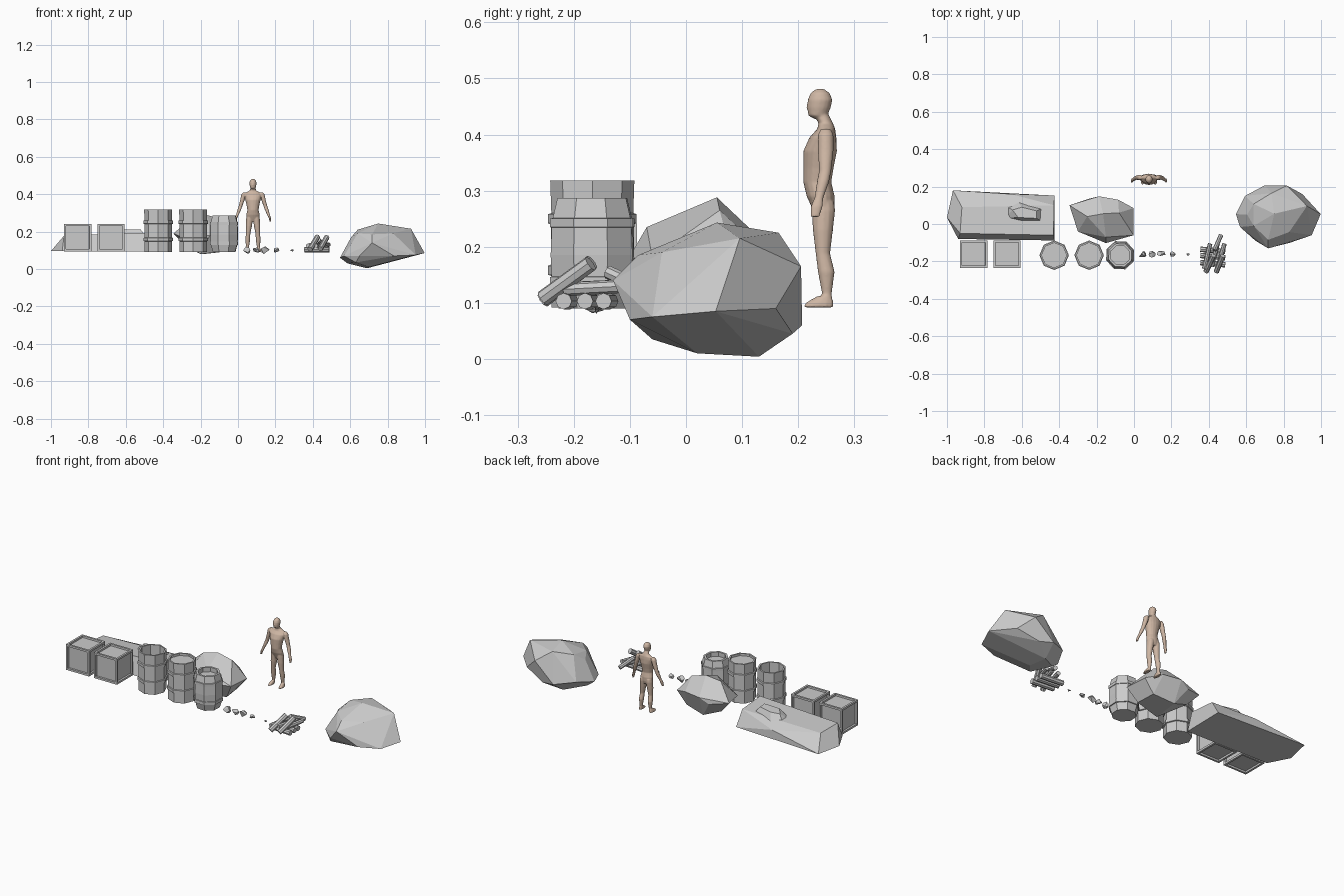
import bpy, bmesh, math, random
from mathutils import Vector, Matrix

random.seed(4)


def finish(name, bm):
    bmesh.ops.recalc_face_normals(bm, faces=bm.faces)
    me = bpy.data.meshes.new(name)
    bm.to_mesh(me)
    bm.free()
    ob = bpy.data.objects.new(name, me)
    bpy.context.collection.objects.link(ob)
    return ob


def rock(name, pts):
    """Faceted rock: convex hull of a few corner points."""
    bm = bmesh.new()
    for p in pts:
        bm.verts.new(p)
    res = bmesh.ops.convex_hull(bm, input=bm.verts)
    loose = [v for v in bm.verts if not v.link_faces]
    bmesh.ops.delete(bm, geom=loose, context='VERTS')
    bmesh.ops.dissolve_limit(bm, angle_limit=math.radians(9), verts=bm.verts, edges=bm.edges)
    return finish(name, bm)


def rings(bm, sections, n, turn=0.0):
    """Skin through horizontal elliptical sections (x, y, z, rx, ry), capped."""
    loops = []
    for x, y, z, rx, ry in sections:
        loops.append([bm.verts.new((x + rx * math.cos(turn + math.tau * i / n),
                                    y + ry * math.sin(turn + math.tau * i / n), z))
                      for i in range(n)])
    for a, b in zip(loops, loops[1:]):
        for i in range(n):
            j = (i + 1) % n
            bm.faces.new((a[i], a[j], b[j], b[i]))
    bm.faces.new(loops[0][::-1])
    bm.faces.new(loops[-1])


# Crates: cubes with recessed panels on every side
def crate(name, x):
    bm = bmesh.new()
    bmesh.ops.create_cube(bm, size=0.147, matrix=Matrix.Translation((x, -0.161, 0.168)))
    bmesh.ops.recalc_face_normals(bm, faces=bm.faces)
    bmesh.ops.inset_individual(bm, faces=bm.faces[:], thickness=0.016)
    panels = [f for f in bm.faces if f.calc_area() > 0.01]
    bmesh.ops.inset_individual(bm, faces=panels, thickness=0.001, depth=-0.01)
    finish(name, bm)


crate("crate_left", -0.857)
crate("crate_right", -0.679)


# Barrels: eight-sided turned profiles with hoops and a sunken lid
def barrel(name, x, profile, turn=0.0):
    bm = bmesh.new()
    rings(bm, [(x, -0.167, z, r, r) for r, z in profile], 8, turn)
    finish(name, bm)


def drum(inner, lid):
    return [(.073, .092), (.073, .148), (.079, .15), (.079, .166), (.074, .168),
            (.074, .24), (.079, .242), (.079, .258), (.073, .26), (.075, .318),
            (inner, .318), (inner, lid)]


barrel("barrel_open", -0.427, drum(.066, .11))
barrel("barrel_lidded", -0.24, drum(.066, .305))
barrel("barrel_short",  -0.074,
       [(.064, .09), (.075, .128), (.080, .129), (.080, .146), (.077, .147), (.079, .185),
        (.077, .234), (.080, .235), (.080, .25), (.075, .251), (.066, .287),
        (.054, .287), (.054, .262)], math.radians(20))

# Flat slab with a smaller stone lying on it
rock("slab_rock", [
    (-1, .035, .096), (-.968, .18, .096), (-.425, .152, .096), (-.425, -.088, .092),
    (-.94, -.08, .096), (-.93, -.05, .178), (-.92, .09, .17), (-.66, .16, .145),
    (-.428, .1, .18), (-.43, -.06, .195), (-.7, -.05, .195)])
rock("slab_top_stone", [
    (-.69, .10, .15), (-.69, .03, .16), (-.6, .012, .17), (-.49, .012, .17), (-.49, .085, .17),
    (-.62, .12, .16), (-.65, .075, .202), (-.6, .09, .205), (-.52, .07, .206), (-.52, .03, .21),
    (-.62, .035, .21)])

# Middle rock behind the barrels
rock("middle_rock", [
    (-.345, .1, .19), (-.24, .135, .17), (-.187, .148, .2), (-.085, .13, .2), (-.002, .085, .17),
    (-.002, -.06, .18), (-.15, -.102, .18), (-.3, -.04, .17), (-.32, .05, .2),
    (-.25, .04, .27), (-.165, .055, .288), (-.08, .06, .265), (-.15, -.07, .235),
    (-.28, .08, .12), (-.2, -.06, .08), (-.05, -.03, .095), (-.06, .08, .1), (-.18, .1, .08)])

# Large boulder on the right
rock("large_boulder", [
    (.545, .053, .06), (.593, .15, .08), (.70, .207, .06), (.818, .205, .165), (.9, .16, .09),
    (.998, .053, .085), (.95, -.06, .075), (.834, -.1, .07), (.717, -.13, .14), (.65, -.09, .07),
    (.567, -.016, .07), (.605, .05, .17), (.64, .107, .21), (.735, .165, .225), (.75, .055, .243),
    (.925, .096, .215), (.83, -.043, .19), (.717, -.085, .185), (.64, -.01, .19),
    (.69, .13, .004), (.7, .02, .01), (.63, -.06, .035), (.585, .06, .03), (.78, .19, .045),
    (.9, .02, .055)])


# Firewood: eight-sided logs between two end points
def log(name, a, b, r=0.0145):
    a, b = Vector(a), Vector(b)
    bm = bmesh.new()
    m = Matrix.Translation((a + b) / 2) @ (b - a).to_track_quat('Z', 'Y').to_matrix().to_4x4()
    bmesh.ops.create_cone(bm, cap_ends=True, segments=8, radius1=r, radius2=r,
                          depth=(b - a).length, matrix=m)
    finish(name, bm)


for i, y in enumerate((-.218, -.18, -.147)):
    log(f"bottom_log_{i}", (.355, y + .012, .103), (.488, y, .103))
for i, x in enumerate((.385, .425, .462)):
    log(f"cross_log_{i}", (x - .01, -.24 + .012 * i, .124), (x + .022, -.105, .13), .012)
log("leaning_log_left", (.385, -.255, .105), (.425, -.168, .172))
log("leaning_log_right", (.44, -.255, .108), (.475, -.17, .17))
log("back_log", (.465, -.06, .118), (.43, -.14, .155), .012)

# Row of pebbles
for i, (x, s) in enumerate(((.046, .023), (.096, .021), (.144, .024), (.205, .017), (.289, .009))):
    pts = []
    for k in range(14):
        v = Vector([random.gauss(0, 1) for _ in range(3)]).normalized() * s
        pts.append((x + v.x, -.162 + v.y * .9, .1 + v.z * .85))
    rock(f"pebble_{i}", pts)

# Standing figure: overlapping skinned sections fused by a fine remesh
cx = 0.08
bm = bmesh.new()
rings(bm, [(cx, .247, .252, .022, .014), (cx, .245, .268, .036, .02), (cx, .24, .29, .036, .025),
           (cx, .234, .315, .03, .025), (cx, .236, .34, .034, .027), (cx, .239, .37, .041, .03),
           (cx, .244, .395, .046, .024), (cx, .25, .41, .036, .016), (cx, .249, .42, .017, .013),
           (cx, .241, .436, .013, .013)], 16)
rings(bm, [(cx, .24, .428, .010, .012), (cx, .235, .434, .015, .017), (cx, .237, .448, .018, .021),
           (cx, .239, .462, .019, .022), (cx, .239, .474, .015, .017), (cx, .239, .481, .006, .007)], 16)
rings(bm, [(cx, .219, .446, .004, .005), (cx, .219, .449, .004, .005), (cx, .22, .457, .002, .004)], 8)
for s in (-1, 1):
    # leg
    rings(bm, [(cx + s * .03, .251, .098, .008, .009), (cx + s * .029, .251, .118, .008, .009),
               (cx + s * .028, .25, .155, .013, .015), (cx + s * .026, .244, .188, .012, .013),
               (cx + s * .022, .244, .23, .017, .018), (cx + s * .019, .245, .265, .018, .021),
               (cx + s * .018, .244, .28, .016, .02)], 12)
    # foot
    rings(bm, [(cx + s * .034, .236, .092, .011, .027), (cx + s * .033, .238, .1, .011, .025),
               (cx + s * .031, .247, .112, .008, .013)], 12)
    # arm
    rings(bm, [(cx + s * .043, .249, .41, .009, .009), (cx + s * .049, .249, .4, .013, .014),
               (cx + s * .056, .249, .37, .012, .014), (cx + s * .067, .248, .335, .010, .011),
               (cx + s * .074, .244, .315, .010, .011), (cx + s * .084, .237, .287, .007, .008)], 12)
    # hand
    rings(bm, [(cx + s * .084, .237, .288, .007, .008), (cx + s * .09, .233, .272, .006, .011),
               (cx + s * .094, .23, .253, .004, .008)], 10)
figure = finish("standing_figure", bm)
rm = figure.modifiers.new("fuse", 'REMESH')
rm.mode = 'VOXEL'
rm.voxel_size = 0.0024
rm.use_smooth_shade = True
sm = figure.modifiers.new("soften", 'SMOOTH')
sm.factor = 0.5
sm.iterations = 3
skin = bpy.data.materials.new("tan")
skin.diffuse_color = (0.62, 0.47, 0.37, 1)
figure.data.materials.append(skin)
